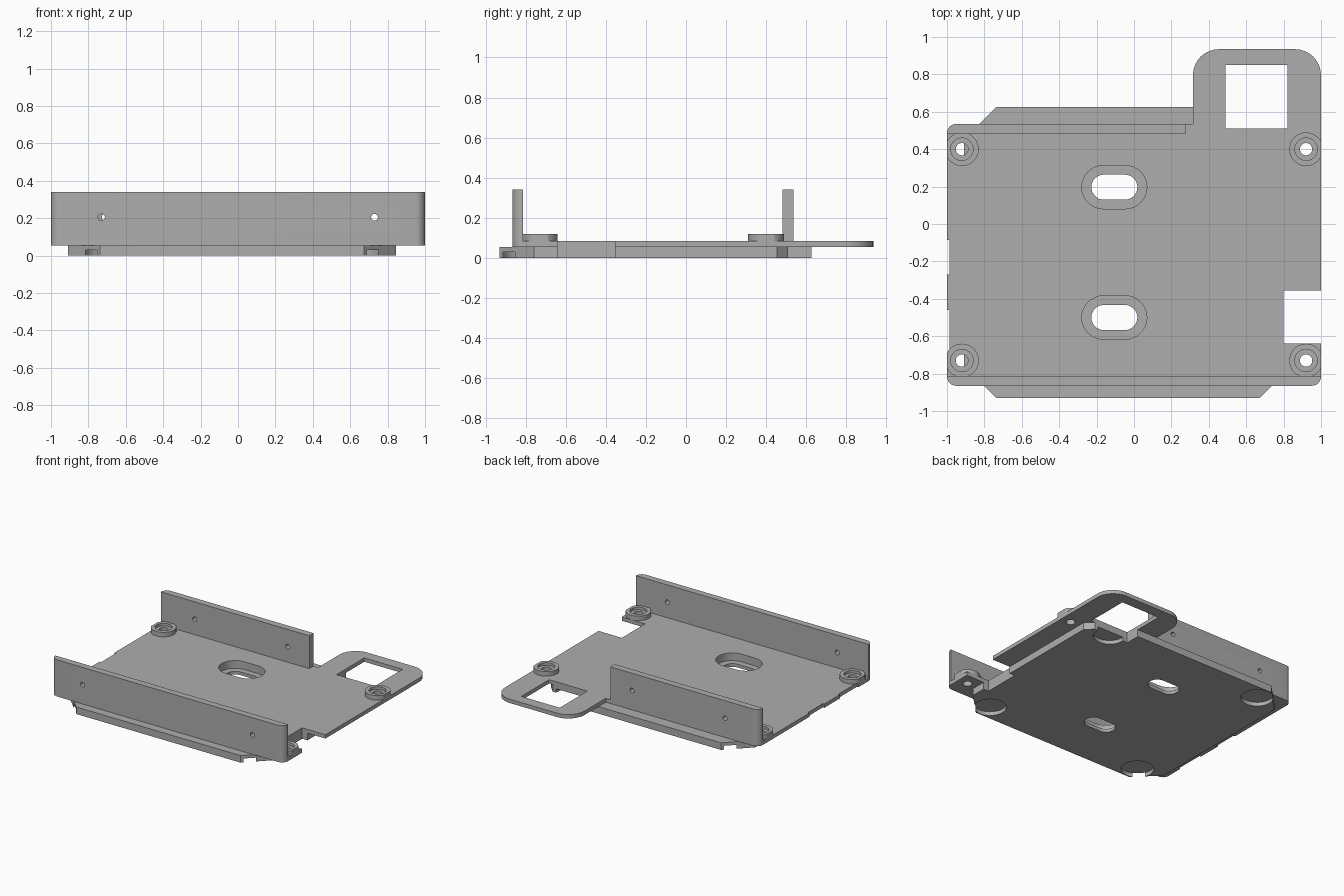
import bpy, bmesh
from math import cos, sin, pi, radians
from mathutils import Vector, Matrix

cube = bpy.data.objects.get("Cube")
if cube:
    bpy.data.objects.remove(cube, do_unlink=True)

grey = bpy.data.materials.new("plain_grey")
grey.use_nodes = True
COLOUR = (0.42, 0.42, 0.42, 1)
grey.diffuse_color = COLOUR
grey.node_tree.nodes["Principled BSDF"].inputs["Base Color"].default_value = COLOUR


def rounded(corners, steps=8):
    """Closed outline from (x, y, radius) corners; right-angle corners get an arc."""
    pts = []
    for i, (x, y, r) in enumerate(corners):
        p = Vector((x, y))
        if not r:
            pts.append(p)
            continue
        a = (Vector(corners[i - 1][:2]) - p).normalized() * r
        b = (Vector(corners[(i + 1) % len(corners)][:2]) - p).normalized() * r
        for k in range(steps + 1):
            t = k / steps * pi / 2
            pts.append(p + a * (1 - sin(t)) + b * (1 - cos(t)))
    return pts


def rect(x0, x1, y0, y1):
    return [(x0, y0), (x1, y0), (x1, y1), (x0, y1)]


def circle(cx, cy, r, n=40):
    return [(cx + r * cos(2 * pi * k / n), cy + r * sin(2 * pi * k / n)) for k in range(n)]


def slot(cx, cy, half_length, r, n=16):
    pts = []
    for side in (1, -1):
        for k in range(n + 1):
            t = -pi / 2 + pi * k / n
            pts.append((cx + side * (half_length - r + r * cos(t)), cy + side * r * sin(t)))
    return pts


def prism(name, outline, z0, z1):
    """Extrude an outline upward from z0 to z1."""
    bm = bmesh.new()
    face = bm.faces.new([bm.verts.new((p[0], p[1], z0)) for p in outline])
    top = bmesh.ops.extrude_face_region(bm, geom=[face])["geom"]
    bmesh.ops.translate(bm, vec=(0, 0, z1 - z0),
                        verts=[v for v in top if isinstance(v, bmesh.types.BMVert)])
    bmesh.ops.recalc_face_normals(bm, faces=bm.faces)
    mesh = bpy.data.meshes.new(name)
    bm.to_mesh(mesh)
    bm.free()
    mesh.materials.append(grey)
    obj = bpy.data.objects.new(name, mesh)
    bpy.context.collection.objects.link(obj)
    return obj


def cut(obj, cutters):
    """Subtract each cutter from the object, then discard the cutters."""
    for c in cutters:
        c.hide_render = True
        mod = obj.modifiers.new("cut", "BOOLEAN")
        mod.operation, mod.solver, mod.object = "DIFFERENCE", "EXACT", c
        bpy.context.view_layer.update()
        done = bpy.data.meshes.new_from_object(
            obj.evaluated_get(bpy.context.evaluated_depsgraph_get()))
        obj.modifiers.clear()
        obj.data = done
        bpy.data.objects.remove(c, do_unlink=True)


def hole(outline, z0=-0.1, z1=0.5):
    return prism("cutter", outline, z0, z1)


BASE, PLATE, BOSS, WALL = 0.055, 0.085, 0.12, 0.34
SLOT_X, SLOT_Y = -0.105, (0.197, -0.50)
BOSSES = {"front_right": (-0.92, -0.73), "front_left": (0.92, -0.73),
          "back_right": (-0.92, 0.40), "back_left": (0.92, 0.40)}


def shared_cuts():
    """Openings that pass through both the base and the main plate."""
    cuts = [hole(rect(0.49, 0.82, 0.51, 0.85)), hole(rect(0.80, 1.1, -0.64, -0.355))]
    for y in SLOT_Y:
        cuts += [hole(slot(SLOT_X, y, 0.123, 0.067)),
                 hole(slot(SLOT_X, y, 0.174, 0.116), 0.025)]
    return cuts


# Lower base with chamfered corners and four round foot recesses
L, R, F, B, C = -0.91, 0.845, -0.93, 0.625, 0.172
base = prism("lower_base", [(L + C, F), (R - C, F), (R, F + C), (R, B - C),
                            (R - C, B), (L + C, B), (L, B - C), (L, F + C)], 0, BASE)
feet = [hole(circle(x, y, 0.115), -0.1, 0.03)
        for x in (-0.71, 0.645) for y in (-0.808, 0.503)]
cut(base, shared_cuts() + feet)

# Main plate with the back tab, screw holes and side reliefs
plate = prism("main_plate", rounded([
    (-1, -0.865, 0.05), (1, -0.865, 0.05), (1, 0.935, 0.14), (0.315, 0.935, 0.14),
    (0.315, 0.535, 0), (-1, 0.535, 0.05)]), BASE, PLATE)
reliefs = [hole(rect(-1.1, -0.987, y0, y1)) for y0, y1 in ((-0.27, -0.085), (-0.69, -0.46))]
cut(plate, shared_cuts() + reliefs + [hole(circle(x, y, 0.033)) for x, y in BOSSES.values()])

# Screw bosses, trimmed flush with the plate sides
bosses = []
for side, (x, y) in BOSSES.items():
    outline = [(max(-1, min(1, px)), py) for px, py in circle(x, y, 0.09)]
    clean = [p for i, p in enumerate(outline)
             if not (abs(p[0]) == 1 and abs(outline[i - 1][0]) == 1
                     and abs(outline[(i + 1) % len(outline)][0]) == 1)]
    boss = prism(side + "_boss", clean, PLATE, BOSS)
    cut(boss, [hole(circle(x, y, 0.06), 0.10), hole(circle(x, y, 0.033))])
    bosses.append(boss)


def bore(x, y, z, r=0.018):
    """Pin hole running front to back."""
    c = hole(circle(0, 0, r, 24), -0.1, 0.1)
    c.data.transform(Matrix.Translation((x, y, z)) @ Matrix.Rotation(radians(90), 4, "X"))
    return c


# Upright walls
front = prism("front_wall", rounded([(-1, -0.865, 0.05), (1, -0.865, 0.05),
                                     (1, -0.813, 0), (-1, -0.813, 0)]), BASE, WALL)
cut(front, [bore(x, -0.84, 0.205) for x in (-0.73, 0.73)])
back = prism("back_wall", rounded([(-1, 0.482, 0), (0.275, 0.482, 0),
                                   (0.275, 0.535, 0), (-1, 0.535, 0.05)]), BASE, WALL)
cut(back, [bore(x, 0.51, 0.205) for x in (-0.71, 0.09)])

# Smooth round surfaces, keep edges crisp
bpy.ops.object.select_all(action="DESELECT")
for obj in [base, plate, front, back] + bosses:
    obj.select_set(True)
bpy.context.view_layer.objects.active = base
bpy.ops.object.shade_smooth_by_angle(angle=radians(30))
